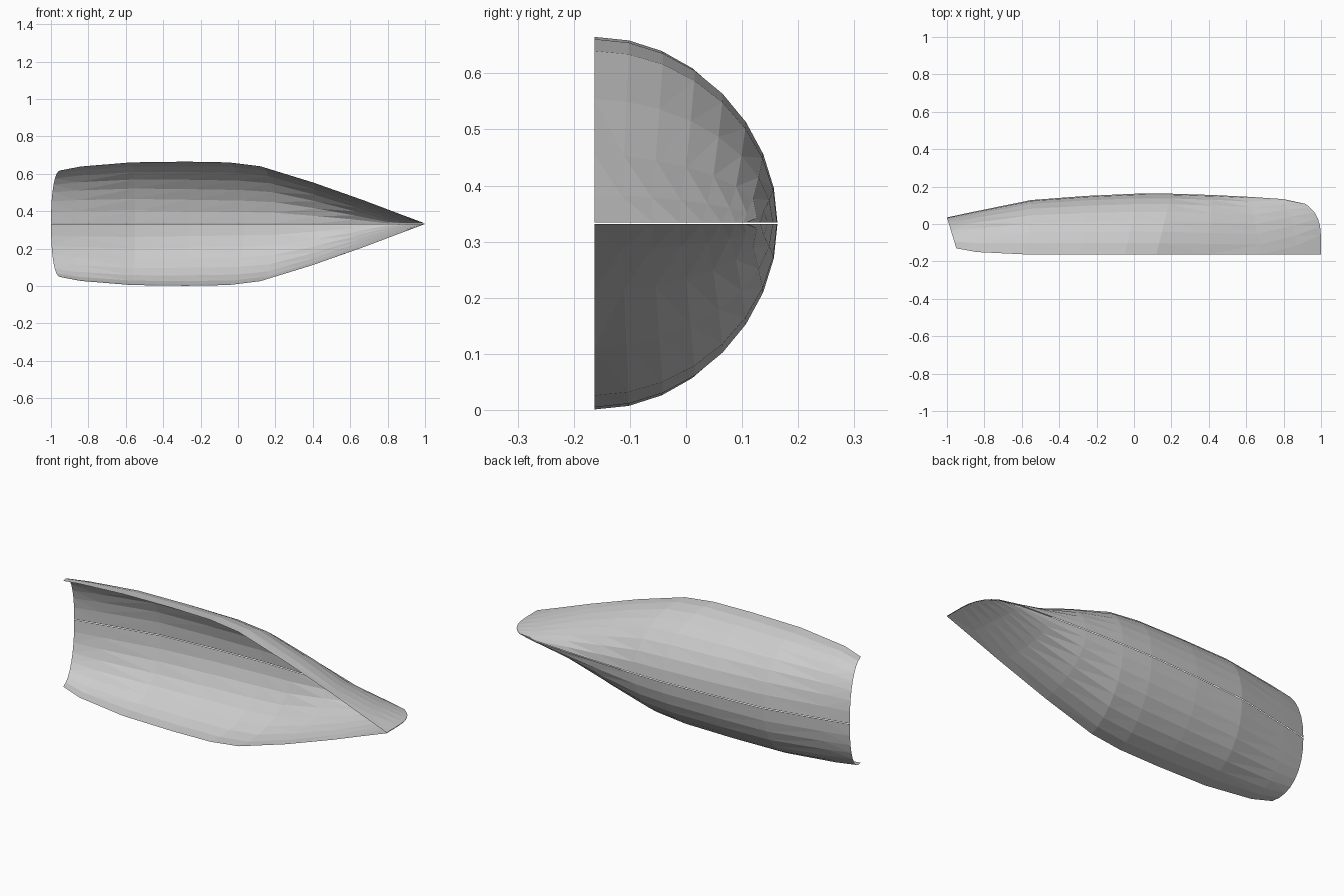
import bpy, bmesh
from math import sin, cos, pi

if "Cube" in bpy.data.objects:
    bpy.data.objects.remove(bpy.data.objects["Cube"])

MID = 0.333    # height of the keel line (hull lies on its side, open to the front)
GAP = 0.0015   # half of the slit between the two hull shells
SEGS = 8

# Stations: sheer x, sheer y, half width, keel x, keel y, roundness, rake exponent
STATIONS = [
    (-0.95, -0.130, 0.285, -1.00, 0.035, 2.2, 1.0),
    (-0.84, -0.150, 0.306, -0.86, 0.065, 2.15, 1.0),
    (-0.57, -0.163, 0.328, -0.55, 0.128, 2.1, 1.0),
    (-0.28, -0.163, 0.332, -0.26, 0.150, 2.0, 1.0),
    (-0.05, -0.163, 0.328, 0.03, 0.163, 1.95, 1.0),
    (0.12, -0.163, 0.307, 0.20, 0.162, 1.95, 1.0),
    (0.40, -0.163, 0.221, 0.42, 0.155, 1.9, 1.0),
    (0.68, -0.163, 0.122, 0.62, 0.145, 1.85, 1.0),
    (0.87, -0.163, 0.050, 0.80, 0.133, 1.8, 2.0),
    (1.00, -0.163, GAP, 0.915, 0.108, 2.0, 4.8),
]


def section(xs, ys, w, xk, yk, p, rake, side):
    """Half cross-section from sheer to keel as a superellipse."""
    pts = []
    for i in range(SEGS + 1):
        a = i / SEGS * pi / 2
        d = sin(a) ** (2 / p)
        c = max(cos(a), 0.0) ** (2 / p)
        pts.append((xs + (xk - xs) * d ** rake,
                    ys + (yk - ys) * d,
                    MID + side * (GAP + (w - GAP) * c)))
    return pts


def hull_half(name, side):
    bm = bmesh.new()
    rows = [[bm.verts.new(v) for v in section(*s, side)] for s in STATIONS]
    for r0, r1 in zip(rows, rows[1:]):
        for i in range(SEGS):
            q = [r0[i], r0[i + 1], r1[i + 1], r1[i]]
            bm.faces.new(q if side > 0 else q[::-1])
    bm.normal_update()
    # make the outside of the shell the front of the faces
    if sum(f.normal.z * side for f in bm.faces) < 0:
        bmesh.ops.reverse_faces(bm, faces=bm.faces[:])
    bmesh.ops.triangulate(bm, faces=bm.faces[:])
    mesh = bpy.data.meshes.new(name)
    bm.to_mesh(mesh)
    bm.free()
    bpy.context.collection.objects.link(bpy.data.objects.new(name, mesh))


# Two mirrored shells meeting at the keel, open at deck and stern
hull_half("hull_upper_half", 1)
hull_half("hull_lower_half", -1)
